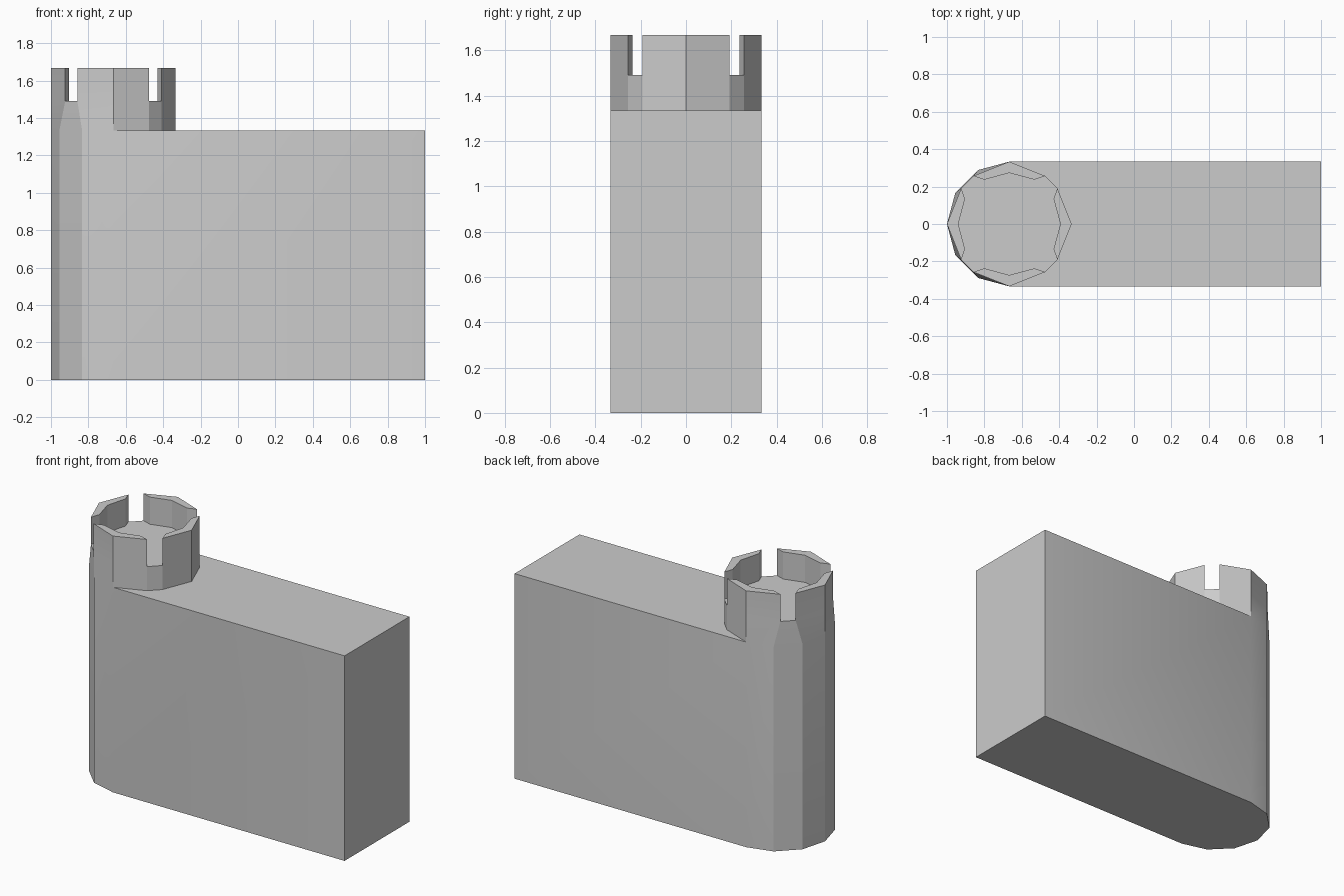
import bpy, bmesh, math

if "Cube" in bpy.data.objects:
    bpy.data.objects.remove(bpy.data.objects["Cube"])

R, CX = 1 / 3, -2 / 3            # turret radius and centre
Z_DECK, Z_FLOOR, Z_TOP = 4 / 3, 1.49, 5 / 3
bm = bmesh.new()


def face(points):
    bm.faces.new([bm.verts.new(p) for p in points])


def at(points, z):
    return [(x, y, z) for x, y in points]


def wall(points, z0, z1, closed=False):
    n = len(points)
    for i in range(n if closed else n - 1):
        a, b = points[i], points[(i + 1) % n]
        face([(*a, z0), (*b, z0), (*b, z1), (*a, z1)])


def turn(p, q):
    """Rotate an offset by q quarter turns and move it to the turret axis."""
    x, y = p
    for _ in range(q):
        x, y = -y, x
    return (CX + x, y)


# Turret outlines: notched octagon above, 12-sided round on the left below
upper = [turn(p, q) for q in range(4) for p in ((R, 0), (0.257, 0.192), (0.192, 0.257))]
lower = [(CX + R * math.cos(i * math.pi / 6), R * math.sin(i * math.pi / 6))
         if 3 <= i <= 9 else upper[i] for i in range(12)]

# Long body with one rounded end
outline = lower[3:10] + [(1, -R), (1, R)]
face(at(outline, 0))
wall(outline, 0, Z_DECK, True)
face(at([(1, -R), (1, R)] + [lower[i] for i in (3, 2, 1, 0, 11, 10, 9)], Z_DECK))

# Collar blending the lower outline into the upper one
for i in range(12):
    j = (i + 1) % 12
    face([(*lower[i], Z_DECK), (*lower[j], Z_DECK), (*upper[j], Z_FLOOR), (*upper[i], Z_FLOOR)])

# Four battlement segments around the rim
floor = []
for q in range(4):
    outer = [turn(p, q) for p in ((0.257, -0.192), (R, 0), (0.257, 0.192))]
    inner = [turn(p, q) for p in ((0.237, -0.134), (0.273, 0), (0.237, 0.134))]
    loop = outer + inner[::-1]
    wall(loop, Z_FLOOR, Z_TOP, True)
    face(at(loop, Z_TOP))
    floor += [outer[0]] + inner + [outer[2]]

# Sunken turret floor, reaching out through the notches
face(at(floor, Z_FLOOR))

bmesh.ops.remove_doubles(bm, verts=bm.verts[:], dist=1e-4)
bmesh.ops.recalc_face_normals(bm, faces=bm.faces[:])
mesh = bpy.data.meshes.new("wall_with_turret")
bm.to_mesh(mesh)
bm.free()
obj = bpy.data.objects.new("wall_with_turret", mesh)
bpy.context.collection.objects.link(obj)
bpy.context.view_layer.objects.active = obj
obj.select_set(True)
bpy.ops.object.shade_smooth_by_angle(angle=math.radians(20))
